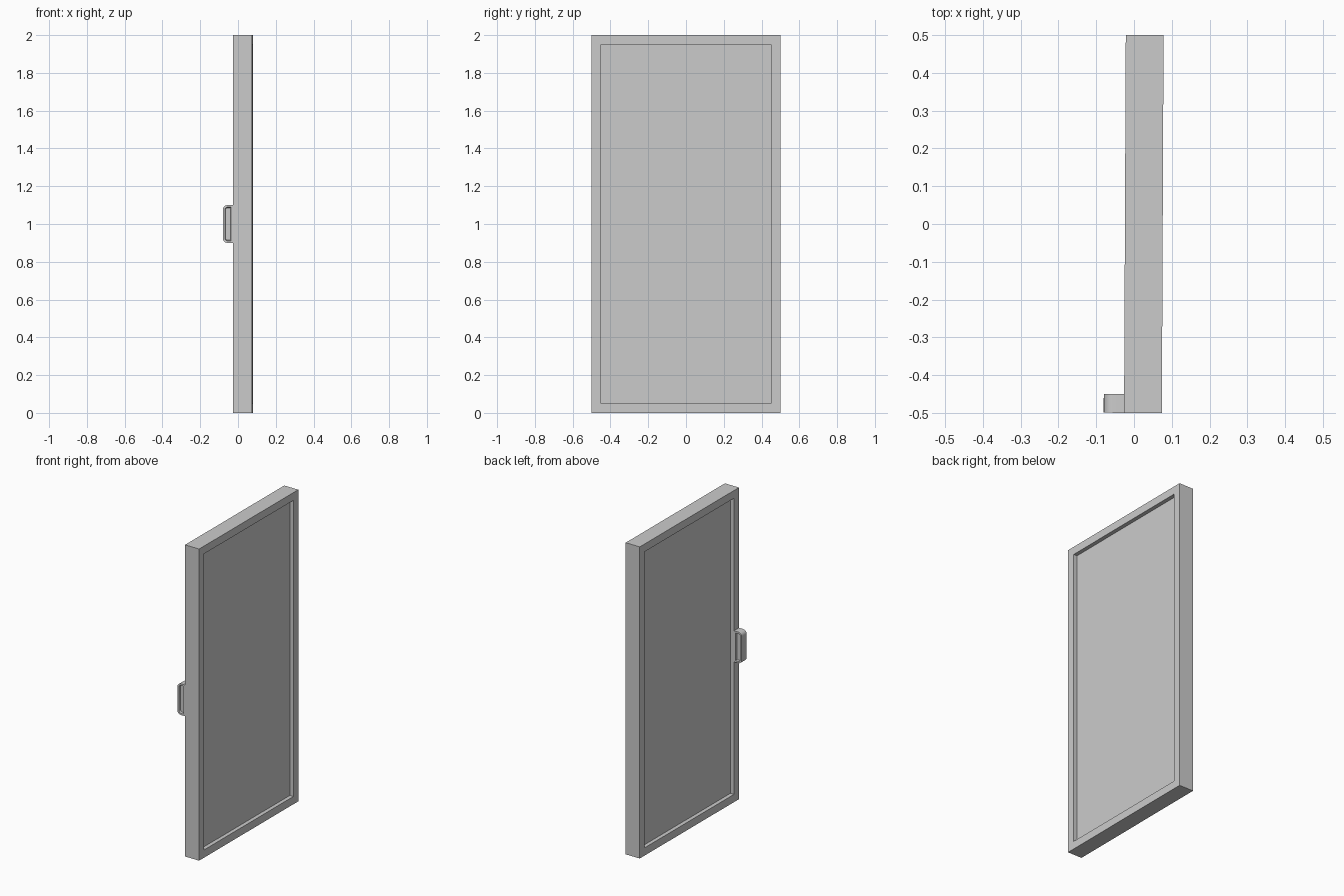
import bpy, bmesh, math
from mathutils import Matrix, Vector

if "Cube" in bpy.data.objects:
    bpy.data.objects.remove(bpy.data.objects["Cube"])

# The whole door is turned very slightly about z
TURN = Matrix.Rotation(-0.0045, 4, 'Z')
CENTRE = Vector((0.026, 0, 0))


def finish(bm, name):
    bmesh.ops.recalc_face_normals(bm, faces=bm.faces)
    me = bpy.data.meshes.new(name)
    bm.to_mesh(me)
    bm.free()
    ob = bpy.data.objects.new(name, me)
    bpy.context.collection.objects.link(ob)
    ob.matrix_world = Matrix.Translation(CENTRE) @ TURN
    return ob


def recess(bm, face, border, depth, slope=0.0):
    """Leave a flat border on a face and sink the middle."""
    bmesh.ops.inset_region(bm, faces=[face], thickness=border, use_even_offset=True)
    n = face.normal.copy()
    r = bmesh.ops.extrude_discrete_faces(bm, faces=[face])
    floor = r['faces'][0]
    bmesh.ops.translate(bm, vec=-n * depth, verts=floor.verts)
    if slope:
        c = floor.calc_center_median()
        for v in floor.verts:
            d = v.co - c
            v.co.x -= math.copysign(min(slope, abs(d.x)), d.x)
            v.co.z -= math.copysign(min(slope, abs(d.z)), d.z)


# Door leaf: slab with a sunken panel on both sides
bm = bmesh.new()
bmesh.ops.create_cube(bm, size=1, matrix=Matrix.Translation((0, 0, 1)) @ Matrix.Diagonal((0.1, 1, 2, 1)))
bm.normal_update()
for f in [f for f in bm.faces if abs(f.normal.x) > 0.9]:
    recess(bm, f, 0.05, 0.025)
finish(bm, "door_leaf")

# Handle: rounded profile in x-z, extruded along y, hollowed on both ends
x_in, x_out, z_lo, z_hi, rad = -0.05, -0.104, 0.9, 1.1, 0.024
profile = [(x_in, z_lo)]
for cz, start in ((z_lo + rad, 270), (z_hi - rad, 180)):
    for i in range(6):
        a = math.radians(start - 18 * i)
        profile.append((x_out + rad + rad * math.cos(a), cz + rad * math.sin(a)))
profile.append((x_in, z_hi))

bm = bmesh.new()
face = bm.faces.new([bm.verts.new((x, -0.5, z)) for x, z in profile])
r = bmesh.ops.extrude_face_region(bm, geom=[face], use_keep_orig=True)
bmesh.ops.translate(bm, vec=(0, 0.05, 0), verts=[g for g in r['geom'] if isinstance(g, bmesh.types.BMVert)])
bmesh.ops.recalc_face_normals(bm, faces=bm.faces)
bm.normal_update()
for f in [f for f in bm.faces if abs(f.normal.y) > 0.9]:
    recess(bm, f, 0.011, 0.012, 0.003)
handle = finish(bm, "door_handle")

bpy.context.view_layer.objects.active = handle
handle.select_set(True)
bpy.ops.object.shade_smooth_by_angle(angle=math.radians(35))
